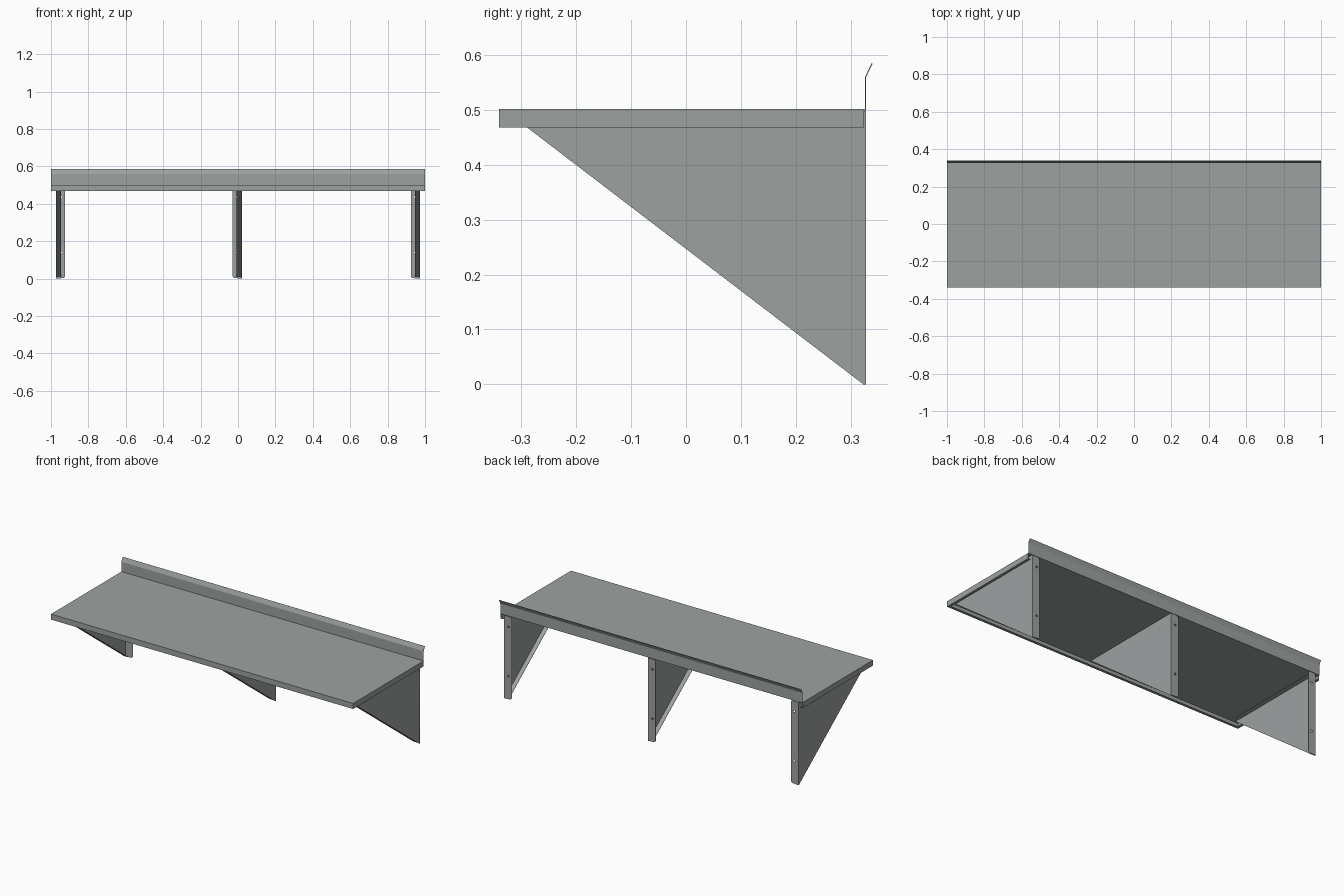
import bpy, bmesh, math
from mathutils import Vector

if "Cube" in bpy.data.objects:
    bpy.data.objects.remove(bpy.data.objects["Cube"])

T = 0.002  # sheet metal thickness

steel = bpy.data.materials.new("dark_steel")
steel.diffuse_color = (0.335, 0.36, 0.355, 1)
steel.use_nodes = True
steel.node_tree.nodes["Principled BSDF"].inputs["Base Color"].default_value = steel.diffuse_color


def prism(name, poly, axis, a, b):
    """Extrude a 2D outline: axis 'x' takes (y, z) points, axis 'y' takes (x, z)."""
    def place(p, d):
        return (d, p[0], p[1]) if axis == 'x' else (p[0], d, p[1])
    bm = bmesh.new()
    lo = [bm.verts.new(place(p, a)) for p in poly]
    hi = [bm.verts.new(place(p, b)) for p in poly]
    n = len(poly)
    bm.faces.new(lo)
    bm.faces.new(hi)
    for i in range(n):
        j = (i + 1) % n
        bm.faces.new((lo[i], lo[j], hi[j], hi[i]))
    bmesh.ops.recalc_face_normals(bm, faces=bm.faces)
    me = bpy.data.meshes.new(name)
    bm.to_mesh(me)
    bm.free()
    me.materials.append(steel)
    ob = bpy.data.objects.new(name, me)
    bpy.context.collection.objects.link(ob)
    return ob


def folded(path, t):
    """Thicken a 2D path to its right side with mitred corners."""
    pts = [Vector(p) for p in path]
    nor = []
    for p, q in zip(pts, pts[1:]):
        d = (q - p).normalized()
        nor.append(Vector((d.y, -d.x)))
    inner = []
    for i, p in enumerate(pts):
        n0, n1 = nor[max(i - 1, 0)], nor[min(i, len(nor) - 1)]
        m = n0 + n1
        inner.append(p + m * (2 * t / m.length_squared))
    return [tuple(p) for p in pts] + [tuple(p) for p in reversed(inner)]


def drilled_plate(name, outline, holes, radius, y):
    """Flat plate in the xz plane with round holes through it."""
    cu = bpy.data.curves.new(name, 'CURVE')
    cu.dimensions = '2D'
    cu.fill_mode = 'BOTH'
    cu.extrude = T / 2
    loops = [outline]
    for hx, hz in holes:
        loops.append([(hx + radius * math.cos(k * math.tau / 16),
                       hz + radius * math.sin(k * math.tau / 16)) for k in range(16)])
    for loop in loops:
        sp = cu.splines.new('POLY')
        sp.points.add(len(loop) - 1)
        for pt, c in zip(sp.points, loop):
            pt.co = (c[0], c[1], 0, 1)
        sp.use_cyclic_u = True
    tmp = bpy.data.objects.new(name + "_outline", cu)
    bpy.context.collection.objects.link(tmp)
    dg = bpy.context.evaluated_depsgraph_get()
    me = bpy.data.meshes.new_from_object(tmp.evaluated_get(dg))
    bpy.data.objects.remove(tmp)
    me.materials.clear()
    me.materials.append(steel)
    ob = bpy.data.objects.new(name, me)
    ob.rotation_euler = (math.pi / 2, 0, 0)
    ob.location.y = y
    bpy.context.collection.objects.link(ob)


# Shelf top: front return lip, front edge, top, upstand and tilted rim
shelf = [(-0.325, 0.468), (-0.34, 0.468), (-0.34, 0.501),
         (0.326, 0.501), (0.326, 0.56), (0.338, 0.585)]
prism("shelf_top", folded(shelf, T), 'x', -1, 1)

# Side edges folded down with a return lip
for side, s in (("left", -1), ("right", 1)):
    edge = [(-0.985, 0.468), (-1, 0.468), (-1, 0.5005), (-0.996, 0.5005)]
    prism(side + "_edge", [(-s * x, z) for x, z in folded(edge, T)], 'y', -0.3395, 0.324)

# Brackets: plate, sloped flange, top flange and drilled wall flange
foot, tip, wall, top = (0.323, 0.0), (-0.325, 0.495), 0.328, 0.498
for name, x, d in (("left", -0.974, 1), ("middle", 0.021, -1), ("right", 0.974, -1)):
    prism(name + "_bracket_plate",
          [tip, foot, (wall, 0.0), (wall, 0.498), (tip[0], 0.498)], 'x', x, x + d * T)
    prism(name + "_bracket_sloped_flange",
          folded([(0.308, 0.0115), (-0.29, 0.4683)], T), 'x', x, x + d * 0.028)
    prism(name + "_bracket_top_flange",
          [(-0.29, top - T), (0.31, top - T), (0.31, top), (-0.29, top)],
          'x', x, x + d * 0.028)
    w = d * 0.05
    drilled_plate(name + "_bracket_wall_flange",
                  [(x, 0), (x + w * 0.85, 0.003), (x + w, 0.012), (x + w, 0.488),
                   (x + w * 0.85, 0.497), (x, 0.497)],
                  [(x + w * 0.58, 0.435), (x + w * 0.58, 0.139)], 0.006, wall - T / 2)
